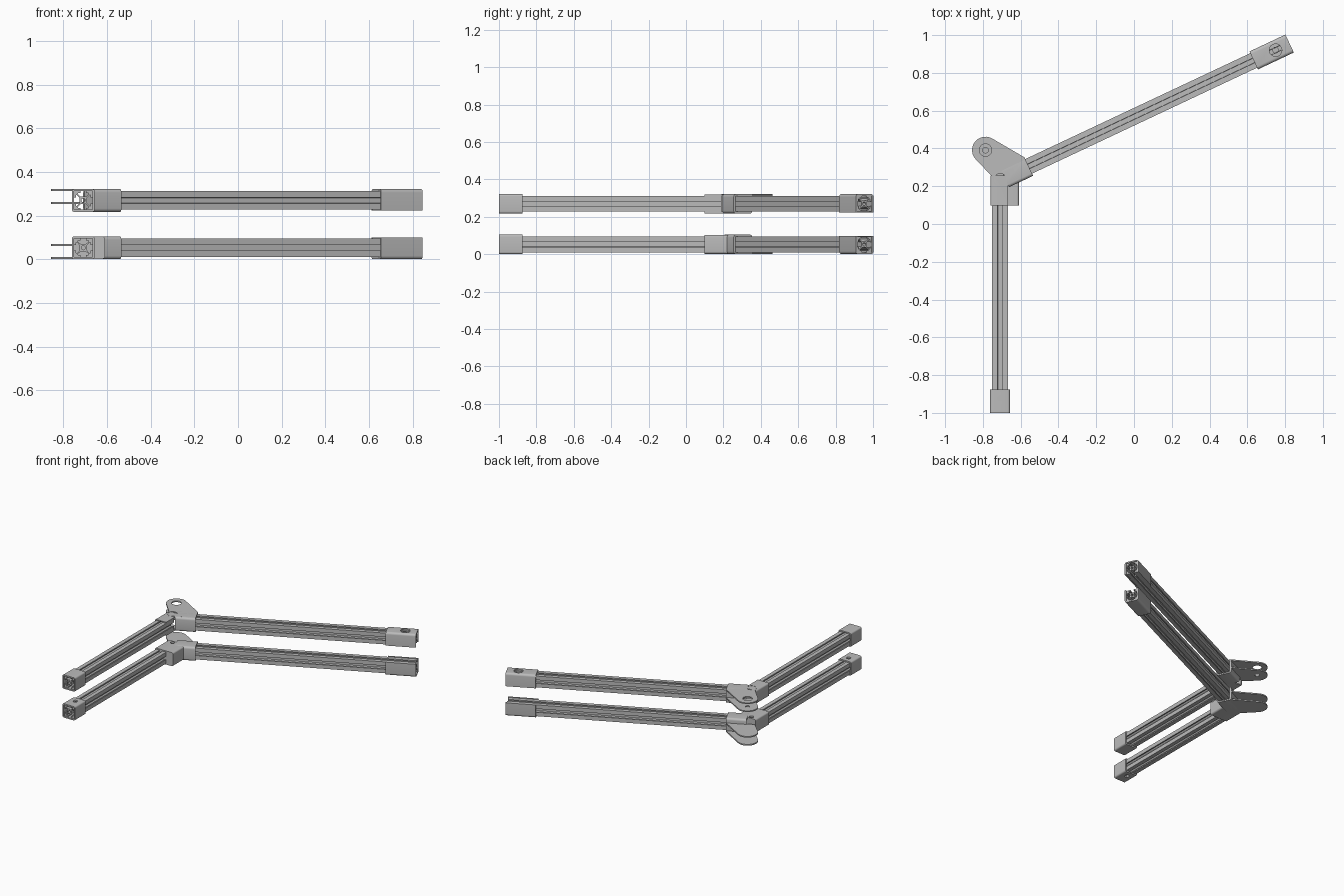
import bpy, bmesh
from math import radians, sin, cos, pi
from mathutils import Matrix, Vector

cube = bpy.data.objects.get("Cube")
if cube:
    bpy.data.objects.remove(cube, do_unlink=True)

grey = bpy.data.materials.new("aluminium grey")
grey.use_nodes = True
COLOUR = (0.5, 0.5, 0.5, 1)
grey.diffuse_color = COLOUR
grey.node_tree.nodes["Principled BSDF"].inputs["Base Color"].default_value = COLOUR

HINGE = (-0.709, 0.234)
TOP = 0.0525          # half height of a rail assembly
HALF = 0.0425         # half width of the extrusion
BORE, WIDE = 0.015, 0.033
ALONG = Matrix(((0, 0, 1, 0), (1, 0, 0, 0), (0, 1, 0, 0), (0, 0, 0, 1)))


def arc(cx, cy, r, a0, a1, n):
    angles = [radians(a0 + (a1 - a0) * i / n) for i in range(n + 1)]
    return [(cx + r * cos(a), cy + r * sin(a)) for a in angles]


def circle(cx, cy, r):
    return arc(cx, cy, r, 0, 345, 23)


def prism(name, outline, lo, hi, matrix):
    """Extrude a flat outline from lo to hi, then place it."""
    bm = bmesh.new()
    face = bm.faces.new([bm.verts.new((x, y, lo)) for x, y in outline])
    ext = bmesh.ops.extrude_face_region(bm, geom=[face])
    top = [v for v in ext["geom"] if isinstance(v, bmesh.types.BMVert)]
    bmesh.ops.translate(bm, verts=top, vec=(0, 0, hi - lo))
    bm.transform(matrix)
    bmesh.ops.recalc_face_normals(bm, faces=bm.faces)
    mesh = bpy.data.meshes.new(name)
    bm.to_mesh(mesh)
    bm.free()
    mesh.materials.append(grey)
    obj = bpy.data.objects.new(name, mesh)
    bpy.context.collection.objects.link(obj)
    return obj


def combine(obj, other, operation="DIFFERENCE"):
    """Apply a boolean and discard the second object."""
    other.hide_render = True
    mod = obj.modifiers.new("cut", "BOOLEAN")
    mod.operation, mod.object, mod.solver = operation, other, "EXACT"
    bpy.context.view_layer.objects.active = obj
    bpy.ops.object.modifier_apply(modifier=mod.name)
    bpy.data.objects.remove(other, do_unlink=True)


def drill(obj, u, v, r, lo, hi, matrix):
    combine(obj, prism("drill", circle(u, v, r), lo, hi, matrix))


def rounded(y0, y1, z0, z1, r):
    """Rounded rectangle outline."""
    return (arc(y1 - r, z1 - r, r, 0, 90, 5) + arc(y0 + r, z1 - r, r, 90, 180, 5)
            + arc(y0 + r, z0 + r, r, 180, 270, 5) + arc(y1 - r, z0 + r, r, 270, 360, 5))


def rect(y0, y1, z0, z1):
    return [(y0, z0), (y1, z0), (y1, z1), (y0, z1)]


def slotted_profile():
    """Square extrusion with a T slot in each side."""
    h, s, lip, w = HALF, 0.013, 0.034, 0.025
    side = [(h, -h), (h, -s), (lip, -s), (lip, -w), (0.029, -w), (0.017, -0.012),
            (0.017, 0.012), (0.029, w), (lip, w), (lip, s), (h, s)]
    pts = []
    for k in range(4):
        c, d = cos(k * pi / 2), sin(k * pi / 2)
        pts += [(c * x - d * y, d * x + c * y) for x, y in side]
    return pts


def rail(name, start, end, hole, frame):
    obj = prism(name, slotted_profile(), start, end, frame @ ALONG)
    combine(obj, prism("bore", circle(0, 0, 0.009), start - 0.1, end + 0.1, frame @ ALONG))
    drill(obj, hole, 0, BORE, -0.1, 0.1, frame)
    return obj


def build(label, sign, height):
    flip = Matrix.Diagonal((1, 1, sign, 1))
    place = Matrix.Translation((*HINGE, height)) @ flip
    long_frame = place @ Matrix.Rotation(radians(25.2), 4, "Z")
    short_frame = place @ Matrix.Rotation(radians(-90), 4, "Z")
    parts = []

    # slotted rails
    parts.append(rail(label + "_long_rail", 0.065, 1.688, 1.612, long_frame))
    parts.append(rail(label + "_short_rail", 0.045, 1.226, 1.156, short_frame))

    # channel over the far end of the long rail, open on one side
    cap = prism(label + "_long_end_channel", rounded(-TOP, TOP, -0.1, TOP, 0.016),
                1.484, 1.694, long_frame @ ALONG)
    combine(cap, prism("hollow", rect(-HALF, HALF, -0.2, HALF), 1.4, 1.8, long_frame @ ALONG))
    combine(cap, prism("trim", rect(-0.2, 0.2, -0.2, -0.046), 1.4, 1.8, long_frame @ ALONG))
    drill(cap, 1.612, 0, WIDE, 0, 0.1, long_frame)
    parts.append(cap)

    # square sleeve on the front end of the short rail
    sleeve = prism(label + "_front_sleeve", rounded(-TOP, TOP, -TOP, TOP, 0.012),
                   1.109, 1.234, short_frame @ ALONG)
    combine(sleeve, prism("hollow", rect(-HALF, HALF, -HALF, HALF), 1, 1.4, short_frame @ ALONG))
    drill(sleeve, 1.156, 0, BORE, -0.1, 0.1, short_frame)
    parts.append(sleeve)

    # sideways channel that carries the hinge on the short rail
    knuckle = prism(label + "_hinge_channel", rounded(-0.051, 0.1, -0.0515, 0.0505, 0.012),
                    -0.023, 0.136, short_frame @ ALONG)
    combine(knuckle, prism("hollow", rect(-HALF, 0.2, -HALF, HALF), -0.1, 0.2, short_frame @ ALONG))
    combine(knuckle, prism("trim", rect(HALF, 0.2, -0.1, 0.1), -0.1, 0.2, short_frame @ ALONG))
    drill(knuckle, 0, 0, BORE, -0.1, 0.1, short_frame)
    parts.append(knuckle)

    # bracket: tube around the long rail
    bracket = prism(label + "_bracket_tube", rounded(-0.0555, 0.0555, -TOP, TOP, 0.016),
                    0.026, 0.167, long_frame @ ALONG)
    combine(bracket, prism("hollow", rect(-0.0435, 0.0435, -HALF, HALF), 0, 0.3, long_frame @ ALONG))
    drill(bracket, 0, 0, WIDE, 0, 0.1, long_frame)
    parts.append(bracket)

    # bracket: two ear plates reaching to the second pivot
    lobe = arc(-0.003, 0.175, 0.071, 37, 198, 20)
    upper = prism(label + "_outer_ear", lobe + [(-0.031, 0.035), (-0.036, 0), (-0.02, -0.038),
                  (0.026, -0.04), (0.167, -0.04), (0.167, 0.053)], 0.043, TOP, long_frame)
    drill(upper, -0.003, 0.175, WIDE, 0, 0.1, long_frame)
    drill(upper, 0, 0, WIDE, 0, 0.1, long_frame)
    lower = prism(label + "_inner_ear", lobe + [(-0.031, 0.046), (0.167, 0.046), (0.167, 0.053)],
                  -0.017, -0.008, long_frame)
    drill(lower, -0.003, 0.175, BORE, -0.1, 0.1, long_frame)
    parts += [upper, lower]

    # crisp edges, smooth rounds
    for obj in parts:
        bpy.ops.object.select_all(action="DESELECT")
        obj.select_set(True)
        bpy.context.view_layer.objects.active = obj
        bpy.ops.object.shade_smooth_by_angle(angle=radians(30))


build("upper", 1, 0.2695)
build("lower", -1, TOP)
